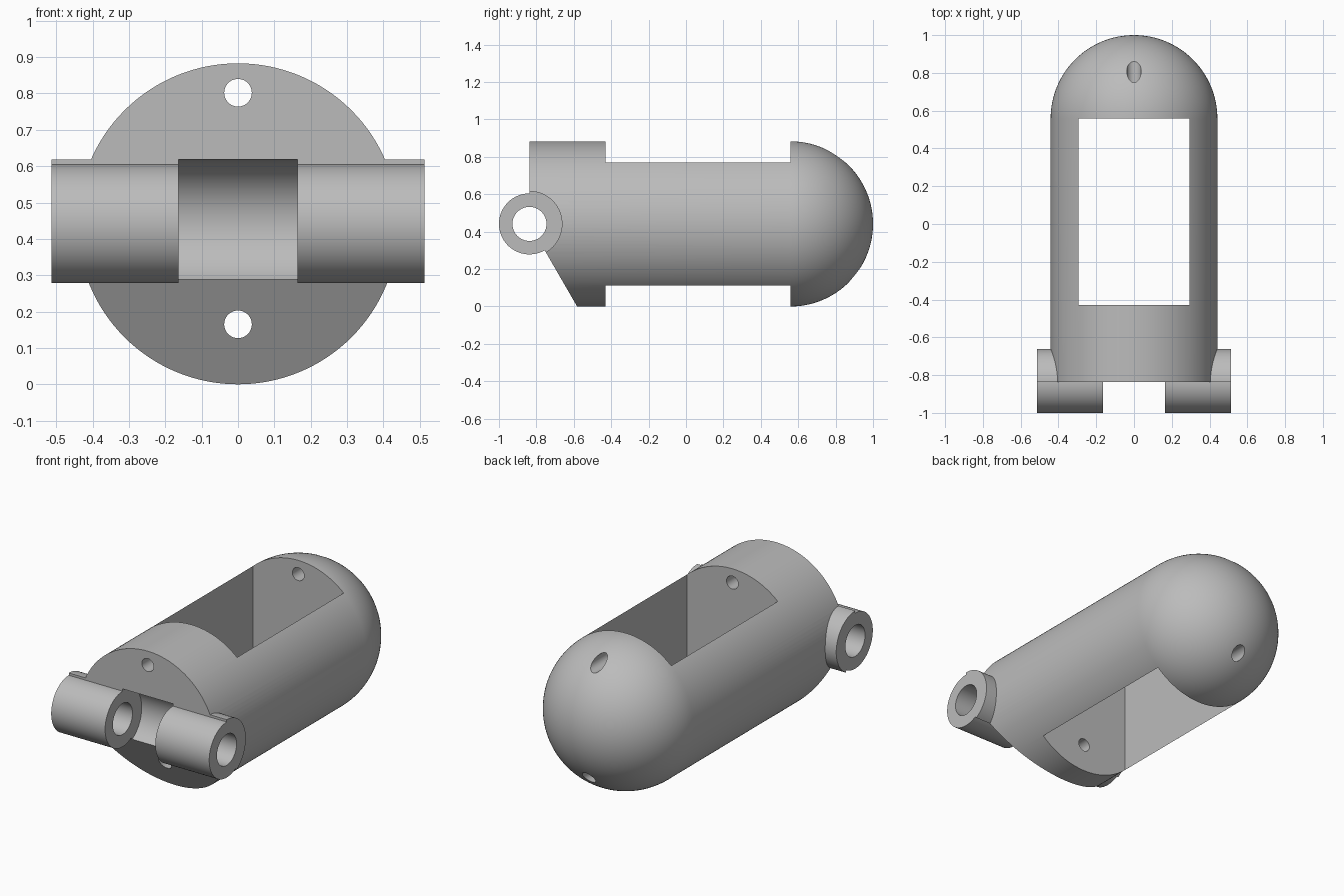
import bpy
import bmesh
from math import sin, cos, pi, tan, radians
from mathutils import Matrix, Vector

if "Cube" in bpy.data.objects:
    bpy.data.objects.remove(bpy.data.objects["Cube"], do_unlink=True)

R = 0.4415                 # body radius, also its axis height
DOME_Y = 0.5585            # where the dome starts
HINGE_Y = -0.837           # hinge axis
BARREL_R, PAD_R, BORE_R = 0.163, 0.1765, 0.091
HALF_WIDTH, HALF_GAP = 0.513, 0.163

grey = bpy.data.materials.new("grey plastic")
grey.use_nodes = True
grey.diffuse_color = (0.5, 0.5, 0.5, 1)
grey.node_tree.nodes["Principled BSDF"].inputs["Base Color"].default_value = (0.5, 0.5, 0.5, 1)


def make(name, bm):
    bmesh.ops.recalc_face_normals(bm, faces=bm.faces)
    mesh = bpy.data.meshes.new(name)
    bm.to_mesh(mesh)
    bm.free()
    mesh.materials.append(grey)
    obj = bpy.data.objects.new(name, mesh)
    bpy.context.collection.objects.link(obj)
    return obj


def rod(name, axis, centre, radius, length, sides=96):
    bm = bmesh.new()
    turn = Matrix.Rotation(pi / 2, 4, "Y" if axis == "x" else "X")
    bmesh.ops.create_cone(bm, cap_ends=True, segments=sides, radius1=radius, radius2=radius,
                          depth=length, matrix=Matrix.Translation(centre) @ turn)
    return make(name, bm)


def hinge_rod(name, radius, half_length):
    return rod(name, "x", (0, HINGE_Y, R), radius, 2 * half_length)


def prism(name, outline, half_width):
    # Side outline in (y, z), extruded along x
    bm = bmesh.new()
    face = bm.faces.new([bm.verts.new((-half_width, y, z)) for y, z in outline])
    out = bmesh.ops.extrude_face_region(bm, geom=[face])["geom"]
    bmesh.ops.translate(bm, vec=(2 * half_width, 0, 0),
                        verts=[v for v in out if isinstance(v, bmesh.types.BMVert)])
    return make(name, bm)


def combine(target, tool, operation):
    mod = target.modifiers.new(operation.title(), "BOOLEAN")
    mod.operation, mod.solver, mod.object = operation, "EXACT", tool
    bpy.context.view_layer.update()
    graph = bpy.context.evaluated_depsgraph_get()
    mesh = bpy.data.meshes.new_from_object(target.evaluated_get(graph))
    target.modifiers.clear()
    target.data = mesh
    bpy.data.objects.remove(tool, do_unlink=True)


# Capsule body: half profile spun around the y axis
bm = bmesh.new()
steps = 32
profile = [(0, -0.9), (R, -0.9)]
profile += [(R * cos(i * pi / 2 / steps), DOME_Y + R * sin(i * pi / 2 / steps)) for i in range(steps)]
profile.append((0, DOME_Y + R))
verts = [bm.verts.new((x, y, R)) for x, y in profile]
edges = [bm.edges.new(pair) for pair in zip(verts, verts[1:])]
bmesh.ops.spin(bm, geom=verts + edges, cent=(0, 0, R), axis=(0, 1, 0), angle=2 * pi,
               steps=128, use_merge=True)
bmesh.ops.remove_doubles(bm, verts=bm.verts, dist=0.0001)
body = make("hinged_capsule_body", bm)

# Pads behind the hinge, then the upright and slanted front faces
combine(body, hinge_rod("hinge_pad", PAD_R, HALF_WIDTH), "UNION")
slant = HINGE_Y + tan(radians(30))
front = [(HINGE_Y, R + 1), (HINGE_Y, R), (slant, R - 1), (-2, R - 1), (-2, R + 1)]
combine(body, prism("front_cutter", front, 1), "DIFFERENCE")

# Hinge barrel, split by the middle groove and bored through
combine(body, hinge_rod("hinge_barrel", BARREL_R, HALF_WIDTH), "UNION")
combine(body, hinge_rod("groove_cutter", PAD_R, HALF_GAP), "DIFFERENCE")
combine(body, hinge_rod("bore_cutter", BORE_R, 1), "DIFFERENCE")

# Rectangular window straight through the body
window = [(-0.43, -1), (DOME_Y, -1), (DOME_Y, 2), (-0.43, 2)]
combine(body, prism("window_cutter", window, 0.295), "DIFFERENCE")

# Long cord holes above and below
for z in (0.802, 0.165):
    combine(body, rod("cord_hole_cutter", "y", (0, 0, z), 0.038, 3, 48), "DIFFERENCE")

# Smooth curves, keep sharp edges
bpy.ops.object.select_all(action="DESELECT")
body.select_set(True)
bpy.context.view_layer.objects.active = body
bpy.ops.object.shade_smooth_by_angle(angle=radians(25))
